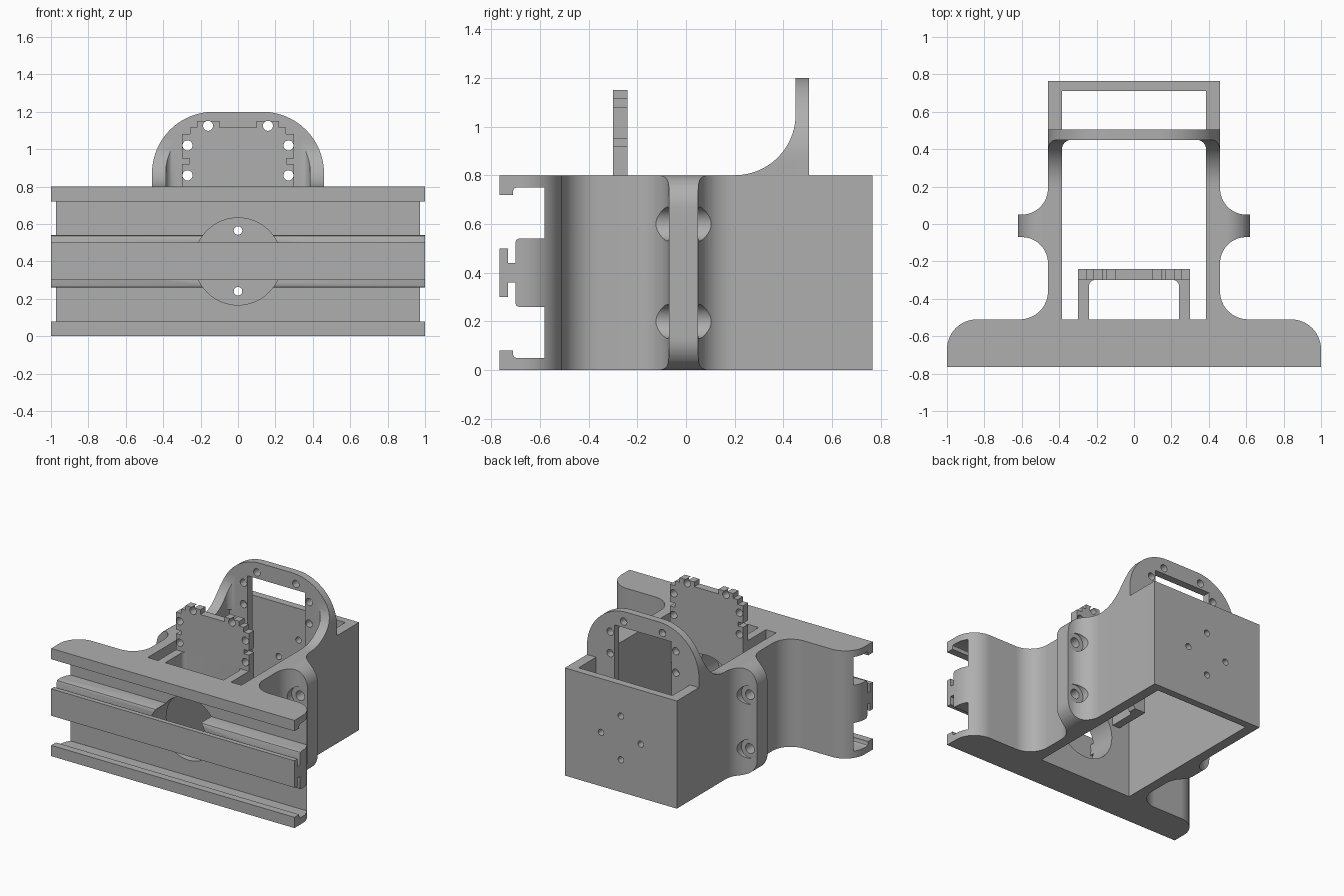
import bpy
import bmesh
from math import cos, sin, radians

if "Cube" in bpy.data.objects:
    bpy.data.objects.remove(bpy.data.objects["Cube"])

grey = bpy.data.materials.new("plain grey")
grey.use_nodes = True
grey.diffuse_color = (0.43, 0.43, 0.43, 1)
grey.node_tree.nodes["Principled BSDF"].inputs["Base Color"].default_value = (0.43, 0.43, 0.43, 1)


def arc(cx, cy, r, start, end, steps=12):
    angles = [radians(start + (end - start) * i / steps) for i in range(steps + 1)]
    return [(cx + r * cos(a), cy + r * sin(a)) for a in angles]


def mirrored(half):
    return half + [(-u, v) for u, v in reversed(half)]


def box(u0, u1, v0, v1):
    return [(u0, v0), (u1, v0), (u1, v1), (u0, v1)]


def prism(name, points, axis, low, high):
    """Extrude a flat outline along one axis."""
    place = {"x": lambda u, v, w: (w, u, v),
             "y": lambda u, v, w: (u, w, v),
             "z": lambda u, v, w: (u, v, w)}[axis]
    bm = bmesh.new()
    ends = [[bm.verts.new(place(u, v, w)) for u, v in points] for w in (low, high)]
    for ring in ends:
        bm.faces.new(ring)
    for i in range(len(points)):
        j = (i + 1) % len(points)
        bm.faces.new((ends[0][i], ends[0][j], ends[1][j], ends[1][i]))
    bmesh.ops.recalc_face_normals(bm, faces=bm.faces)
    mesh = bpy.data.meshes.new(name)
    bm.to_mesh(mesh)
    bm.free()
    mesh.materials.append(grey)
    obj = bpy.data.objects.new(name, mesh)
    bpy.context.collection.objects.link(obj)
    return obj


def activate(obj):
    bpy.ops.object.select_all(action="DESELECT")
    obj.select_set(True)
    bpy.context.view_layer.objects.active = obj


def carve(obj, points, axis, low, high, operation="DIFFERENCE"):
    """Cut an extruded outline out of a part, or keep only what lies inside it."""
    cutter = prism("cutter", points, axis, low, high)
    cutter.hide_render = True
    mod = obj.modifiers.new("carve", "BOOLEAN")
    mod.operation = operation
    mod.solver = "EXACT"
    mod.object = cutter
    activate(obj)
    bpy.ops.object.modifier_apply(modifier=mod.name)
    bpy.data.objects.remove(cutter)


def drill(obj, x, z, r, low, high, steps=24):
    carve(obj, arc(x, z, r, 0, 360, steps)[:-1], "y", low, high)


# Body: wide front slab, side walls with clamp ears, closed back
half_plan = ([(1, -0.765)]
             + arc(0.84, -0.67, 0.16, 0, 90)
             + arc(0.61, -0.36, 0.15, 270, 180)
             + arc(0.60, -0.21, 0.14, 180, 90)
             + [(0.62, -0.07), (0.62, 0.05)]
             + arc(0.60, 0.19, 0.14, 270, 180)
             + [(0.46, 0.765)])
body = prism("body", mirrored(half_plan), "z", 0, 0.8)
carve(body, box(-0.385, 0.385, -0.51, 0.71), "z", -0.1, 0.9)

# Rail grooves along the front, upper and lower
groove = [(-0.9, 0.50), (-0.9, 0.72), (-0.71, 0.72), (-0.71, 0.735), (-0.705, 0.746),
          (-0.695, 0.75), (-0.58, 0.75), (-0.58, 0.54), (-0.685, 0.54), (-0.696, 0.536),
          (-0.70, 0.525), (-0.70, 0.44), (-0.73, 0.44), (-0.73, 0.50)]
carve(body, groove, "x", -1.1, 1.1)
carve(body, [(y, 0.8 - z) for y, z in groove], "x", -1.1, 1.1)

# Round opening behind the rail face
drill(body, 0, 0.4, 0.233, -0.73, -0.4, 64)

# Rounded ear ends, bolt holes and their spot faces
corner = arc(0.49, 0.67, 0.13, 0, 90) + [(0.49, 0.9), (0.7, 0.9), (0.7, 0.67)]
for side in (-1, 1):
    carve(body, [(side * x, z) for x, z in corner], "y", -0.3, 0.3)
    carve(body, [(side * x, 0.8 - z) for x, z in corner], "y", -0.3, 0.3)
    for z in (0.2, 0.6):
        drill(body, side * 0.56, z, 0.036, -0.3, 0.3)
        drill(body, side * 0.56, z, 0.07, -0.3, -0.07, 32)
        drill(body, side * 0.56, z, 0.07, 0.05, 0.3, 32)

# Four small holes in the back wall
for x, z in ((0, 0.565), (0, 0.24), (0.163, 0.4), (-0.163, 0.4)):
    drill(body, x, z, 0.023, 0.6, 0.9)

# Rear arch with a tall window and legs that taper into the walls
arch_top = [(0.46, 0.8)] + arc(0.13, 0.87, 0.33, 0, 90, 24)
half_arch = ([(0.235, 1.08), (0.235, 0.4)]
             + arc(0.235, 0.235, 0.165, 90, 0)
             + [(0.40, 0.8)] + arch_top)
arch = prism("rear_arch", mirrored(half_arch), "y", 0.45, 0.505)

# Curved gussets between the walls and the arch
gusset_plan = ([(0.46, 0.15), (0.46, 0.46), (0.335, 0.46)]
               + arc(0.335, 0.40, 0.05, 90, 0, 6) + [(0.385, 0.15)])
gusset_side = [(0.47, 0.8)] + arc(0.2, 1.05, 0.25, 270, 360, 20) + [(0.45, 1.3), (0.47, 1.3)]
gussets = []
for side, label in ((1, "left"), (-1, "right")):
    gusset = prism(label + "_gusset", [(side * x, y) for x, y in gusset_plan], "z", 0.7, 1.25)
    carve(gusset, gusset_side, "x", -0.6, 0.6, "INTERSECT")
    carve(gusset, mirrored(arch_top), "y", 0, 0.6, "INTERSECT")
    gussets.append(gusset)

# Bracket: two arms reaching back from the slab to an upright plate
half_arms = ([(0.24, -0.52), (0.30, -0.52), (0.30, -0.24)])
inner = [(0.24, -0.33)] + arc(0.21, -0.33, 0.03, 0, 90, 6)
arms = prism("bracket_arms", list(reversed(inner)) + mirrored(half_arms)
             + [(-x, y) for x, y in inner], "z", 0.5, 0.8)
drill(arms, 0, 0.4, 0.233, -0.6, 0, 64)

half_plate = [(0.30, 0.8), (0.30, 0.92), (0.26, 0.92), (0.26, 0.95), (0.30, 0.95),
              (0.30, 1.08), (0.257, 1.08), (0.257, 1.115), (0.22, 1.115),
              (0.22, 1.15), (0.10, 1.15), (0.10, 1.115)]
plate = prism("bracket_plate", mirrored(half_plate), "y", -0.30, -0.24)

# Matching screw holes through plate and arch
for side in (-1, 1):
    for x, z in ((0.16, 1.125), (0.27, 1.02), (0.27, 0.86)):
        drill(plate, side * x, z, 0.027, -0.4, -0.1)
        drill(arch, side * x, z, 0.027, 0.4, 0.6)
        for gusset in gussets:
            drill(gusset, side * x, z, 0.027, 0.1, 0.6)

for part in [body, arch, arms, plate] + gussets:
    activate(part)
    bpy.ops.object.shade_smooth_by_angle(angle=radians(30))
